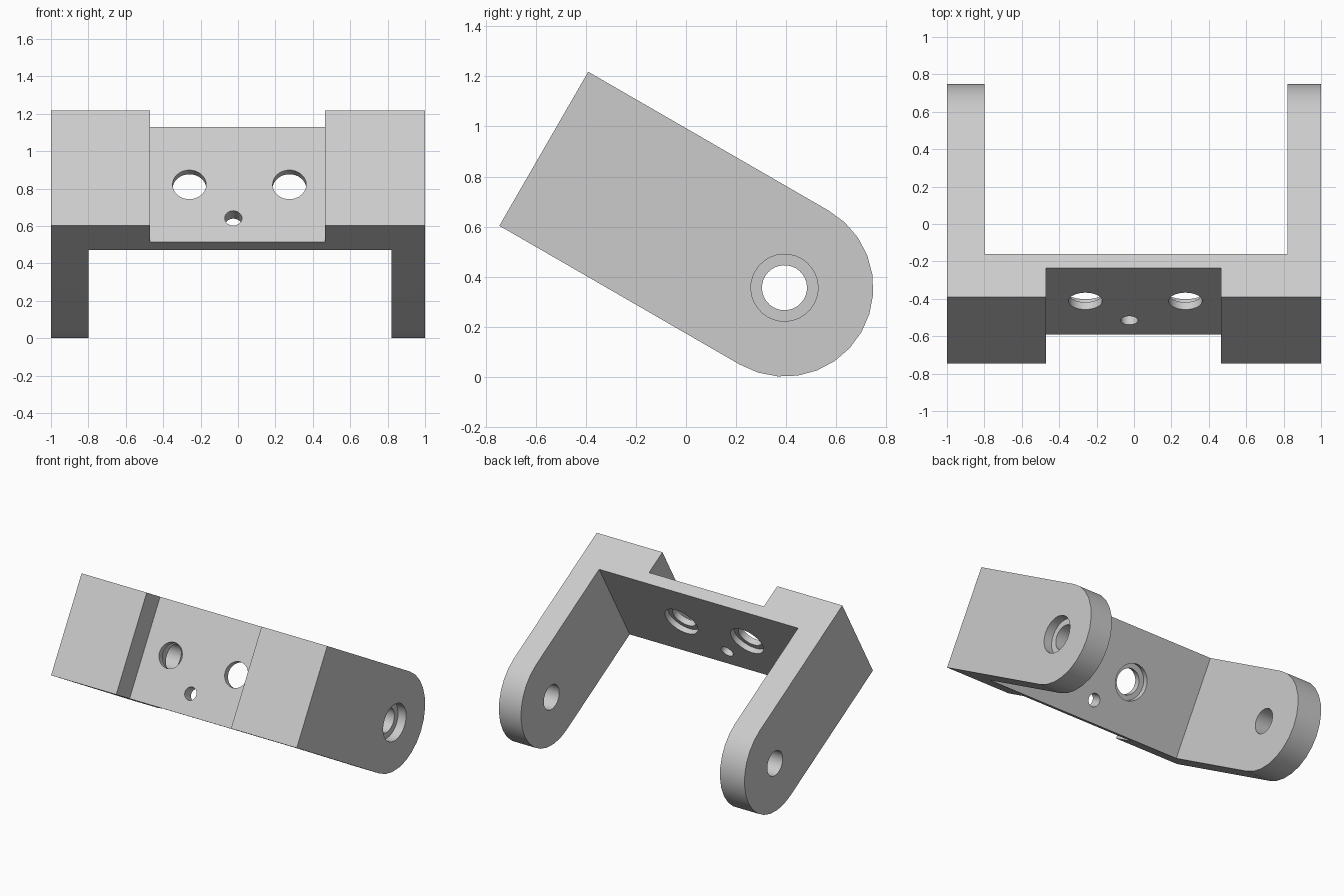
import bpy
import bmesh
import math
from mathutils import Matrix, Vector

if "Cube" in bpy.data.objects:
    bpy.data.objects.remove(bpy.data.objects["Cube"], do_unlink=True)

# Main sizes; the bracket is built level, then tilted
R = 0.355           # half the arm width and radius of its round end
LENGTH = 1.11       # front face to pivot
RECESS, INNER = 0.18, 0.265   # depths of the plate's front and back faces
TILT = math.radians(-30)

grey = bpy.data.materials.new("light_grey")
grey.use_nodes = True
colour = (0.6, 0.6, 0.6, 1)
grey.diffuse_color = colour
grey.node_tree.nodes["Principled BSDF"].inputs["Base Color"].default_value = colour


def make_object(name, bm):
    bmesh.ops.recalc_face_normals(bm, faces=bm.faces)
    mesh = bpy.data.meshes.new(name)
    bm.to_mesh(mesh)
    bm.free()
    mesh.materials.append(grey)
    obj = bpy.data.objects.new(name, mesh)
    bpy.context.collection.objects.link(obj)
    return obj


def box(name, low, high):
    low, high = Vector(low), Vector(high)
    bm = bmesh.new()
    bmesh.ops.create_cube(bm, size=1, matrix=Matrix.Translation((low + high) / 2)
                          @ Matrix.Diagonal((high - low).to_4d()))
    return make_object(name, bm)


def cylinder(name, centre, radius, depth, axis):
    turn = Matrix.Rotation(math.pi / 2, 4, "Y" if axis == "X" else "X")
    bm = bmesh.new()
    bmesh.ops.create_cone(bm, cap_ends=True, segments=32, radius1=radius,
                          radius2=radius, depth=depth,
                          matrix=Matrix.Translation(centre) @ turn)
    return make_object(name, bm)


# Solid bracket: side profile with a round end, extruded across
bm = bmesh.new()
outline = [(0, R), (0, -R)]
for i in range(15):
    a = -math.pi / 2 + math.pi * i / 14
    outline.append((LENGTH + R * math.cos(a), R * math.sin(a)))
side = bm.faces.new([bm.verts.new((-1, y, z)) for y, z in outline])
grown = bmesh.ops.extrude_face_region(bm, geom=[side])["geom"]
bmesh.ops.translate(bm, vec=(2, 0, 0),
                    verts=[v for v in grown if isinstance(v, bmesh.types.BMVert)])
bracket = make_object("bracket", bm)

# Gap between the arms and recess in the front
cutters = [
    box("arm_gap", (-0.8, INNER, -1), (0.82, 3, 1)),
    box("front_recess", (-0.47, -1, -1), (0.465, RECESS, 1)),
]
# Plate holes, with counterbores on the inner side
for x in (-0.26, 0.275):
    cutters.append(cylinder("plate_hole", (x, 0.2, 0), 0.09, 0.4, "Y"))
    cutters.append(cylinder("plate_counterbore", (x, INNER, 0), 0.127, 0.08, "Y"))
cutters.append(cylinder("small_hole", (-0.025, 0.2, -0.207), 0.046, 0.4, "Y"))
# Pivot hole through both arms, counterbored on one outer face
cutters.append(cylinder("pivot_hole", (0, LENGTH, 0), 0.09, 3, "X"))
cutters.append(cylinder("pivot_counterbore", (1, LENGTH, 0), 0.134, 0.13, "X"))

bpy.context.view_layer.objects.active = bracket
for cutter in cutters:
    cutter.hide_render = True
    cut = bracket.modifiers.new(cutter.name, "BOOLEAN")
    cut.operation = "DIFFERENCE"
    cut.solver = "EXACT"
    cut.object = cutter
    bpy.ops.object.modifier_apply(modifier=cut.name)
    bpy.data.objects.remove(cutter, do_unlink=True)

# Tilt into place, smooth the curved walls
bracket.data.transform(Matrix.Translation((0, -0.568, 0.911))
                       @ Matrix.Rotation(TILT, 4, "X"))
bpy.ops.object.select_all(action="DESELECT")
bracket.select_set(True)
bpy.ops.object.shade_smooth_by_angle(angle=math.radians(30))
